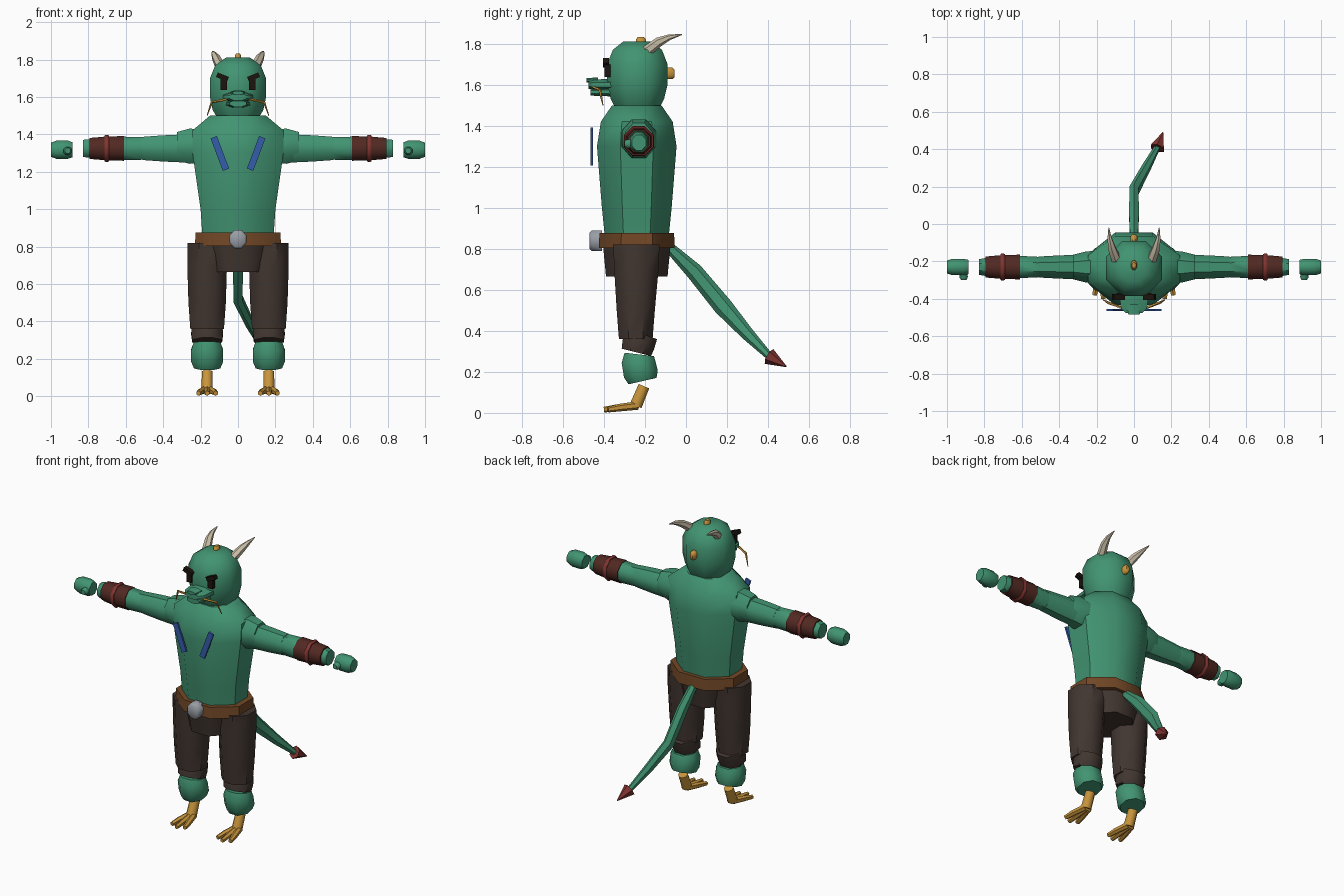
import bpy, bmesh, math
from mathutils import Vector

cube = bpy.data.objects.get("Cube")
if cube:
    bpy.data.objects.remove(cube, do_unlink=True)


def material(name, *rgb):
    m = bpy.data.materials.new(name)
    m.use_nodes = True
    color = (*rgb, 1)
    m.diffuse_color = color
    m.node_tree.nodes["Principled BSDF"].inputs["Base Color"].default_value = color
    return m


green = material("green skin", .054, .296, .168)
cloth = material("dark brown cloth", .054, .037, .030)
leather = material("belt leather", .17, .065, .02)
maroon = material("bracer leather", .085, .022, .016)
red = material("dull red", .22, .035, .03)
gold = material("gold", .58, .30, .045)
blue = material("blue", .035, .11, .40)
bone = material("bone", .60, .53, .40)
silver = material("silver", .32, .34, .38)
black = material("near black", .012, .007, .004)


def finish(obj, name, mat):
    obj.name = name
    obj.data.materials.append(mat)
    bpy.context.view_layer.objects.active = obj
    bpy.ops.object.select_all(action='DESELECT')
    obj.select_set(True)
    bpy.ops.object.shade_smooth_by_angle(angle=math.radians(46))
    return obj


def tube(name, mat, rings, sides=8):
    """Loft along rings of (x, y, z, half width, half depth); depth is optional."""
    pts = [Vector(r[:3]) for r in rings]
    axis = (pts[-1] - pts[0]).normalized()
    ref = Vector((0, 1, 0)) if abs(axis.x) > .8 else Vector((1, 0, 0))
    grow = 1 / math.cos(math.pi / sides)
    bm = bmesh.new()
    loops = []
    for i, (p, r) in enumerate(zip(pts, rings)):
        t = (pts[min(i + 1, len(pts) - 1)] - pts[max(i - 1, 0)]).normalized()
        v = t.cross(ref).normalized()
        u = v.cross(t)
        loop = []
        for k in range(sides):
            a = 2 * math.pi * (k + .5) / sides
            loop.append(bm.verts.new(p + u * math.cos(a) * r[3] * grow
                                     + v * math.sin(a) * r[-1] * grow))
        loops.append(loop)
    for a, b in zip(loops, loops[1:]):
        for k in range(sides):
            j = (k + 1) % sides
            bm.faces.new((a[k], a[j], b[j], b[k]))
    bm.faces.new(loops[0])
    bm.faces.new(loops[-1])
    bmesh.ops.recalc_face_normals(bm, faces=bm.faces)
    mesh = bpy.data.meshes.new(name)
    bm.to_mesh(mesh)
    bm.free()
    obj = bpy.data.objects.new(name, mesh)
    bpy.context.collection.objects.link(obj)
    return finish(obj, name, mat)


def box(name, mat, loc, size, tilt=0):
    bpy.ops.mesh.primitive_cube_add(size=1, location=loc, rotation=(0, tilt, 0))
    obj = bpy.context.object
    obj.scale = size
    return finish(obj, name, mat)


def upright(name, mat, y, profile):
    return tube(name, mat, [(0, y, z, w, d) for z, w, d in profile])


# Body and head
upright("torso", green, -.24, [
    (.85, .19, .155), (1.0, .2, .17), (1.3, .243, .194), (1.42, .245, .175), (1.5, .15, .12)])
upright("head", green, -.237, [
    (1.47, .1, .1), (1.53, .135, .13), (1.6, .15, .147), (1.7, .15, .147),
    (1.77, .122, .12), (1.81, .065, .07)])
upright("hips", cloth, -.24, [(.665, .145, .15), (.82, .195, .165)])
upright("belt", leather, -.24, [(.803, .23, .185), (.876, .227, .182)])
tube("buckle", silver, [(0, -.41, .84, .045, .05), (0, -.46, .84, .045, .05),
                        (0, -.47, .84, .035, .04)])

# Face and crest studs
tube("muzzle", green, [(0, -.36, 1.6, .08, .028), (0, -.45, 1.6, .07, .026),
                       (0, -.475, 1.6, .045, .02)])
tube("jaw", green, [(0, -.36, 1.565, .065, .022), (0, -.465, 1.565, .045, .018)])
tube("nose", green, [(0, -.43, 1.622, .04, .014), (0, -.485, 1.622, .03, .01)])
tube("top_stud", gold, [(0, -.22, 1.79, .017, .025), (0, -.22, 1.82, .017, .025),
                        (0, -.22, 1.833, .01, .015)])
tube("back_stud", gold, [(0, -.1, 1.655, .018, .028), (0, -.065, 1.655, .018, .028),
                         (0, -.055, 1.655, .01, .018)])

# Tail
tube("tail", green, [
    (0, -.1, .825, .02), (0, .04, .69, .026, .036), (0, .18, .52, .025, .04),
    (.065, .3, .385, .022, .028), (.13, .42, .262, .014)], 6)
tube("tail_tip", red, [(.125, .405, .275, .036), (.155, .49, .225, .002)], 6)

for s, side in ((1, "left"), (-1, "right")):
    # Horns, eyes and whiskers
    tube(side + "_horn", bone, [
        (s * .095, -.19, 1.765, .024), (s * .118, -.13, 1.81, .02),
        (s * .13, -.08, 1.832, .012), (s * .135, -.02, 1.845, .002)], 6)
    box(side + "_eye", black, (s * .076, -.383, 1.668), (.034, .03, .06))
    box(side + "_brow", black, (s * .083, -.39, 1.707), (.064, .03, .026), -s * .38)
    tube(side + "_whisker", gold, [
        (s * .06, -.45, 1.588, .006), (s * .14, -.42, 1.573, .006),
        (s * .165, -.405, 1.5, .002)], 5)

    # Chest stripes
    box(side + "_chest_stripe", blue, (s * .097, -.46, 1.298), (.036, .012, .185), s * .36)

    # Arms
    def arm(name, mat, profile, z=1.325):
        return tube(side + name, mat, [(s * x, -.23, z, d, h) for x, d, h in profile])

    arm("_shoulder", green, [(.18, .09, .09), (.26, .082, .094), (.325, .066, .076)], 1.337)
    arm("_upper_arm", green, [(.29, .066, .075), (.4, .062, .07), (.51, .056, .062)])
    arm("_forearm", green, [(.5, .054, .06), (.62, .06, .063), (.78, .05, .05),
                            (.828, .042, .046)])
    arm("_bracer", maroon, [(.61, .066, .066), (.7, .064, .064), (.795, .056, .056)])
    arm("_bracer_band", red, [(.69, .068, .068), (.697, .073, .073), (.707, .073, .073),
                              (.714, .068, .068)])
    arm("_hand", green, [(.885, .038, .04), (.91, .044, .049), (.97, .044, .049),
                         (1.0, .034, .038)], 1.318)
    tube(side + "_thumb", green, [(s * .915, -.25, 1.312, .022), (s * .91, -.285, 1.312, .022),
                                  (s * .91, -.3, 1.312, .014)])

    # Legs
    x = s * .165
    tube(side + "_trouser_leg", cloth, [
        (x, -.245, .36, .09, .082), (x, -.245, .5, .1, .093),
        (x, -.242, .7, .106, .108), (x, -.242, .82, .105, .113)])
    tube(side + "_trouser_hem", cloth, [
        (x, -.215, .385, .078), (x, -.232, .335, .085, .08), (x, -.242, .295, .08, .074)])
    tube(side + "_ankle_cuff", green, [
        (x, -.228, .285, .072), (x, -.232, .25, .085, .082),
        (x, -.22, .19, .085, .084), (x, -.212, .155, .07, .07)])

    # Clawed feet
    tube(side + "_shank", gold, [(x, -.205, .13, .028), (x, -.245, .035, .03)])
    for i in (-1, 0, 1):
        tube(side + "_toe", gold, [
            (x + i * .012, -.235, .036, .018), (x + i * .034, -.32, .026, .016),
            (x + i * .046, -.4 + abs(i) * .02, .016, .012)], 6)
